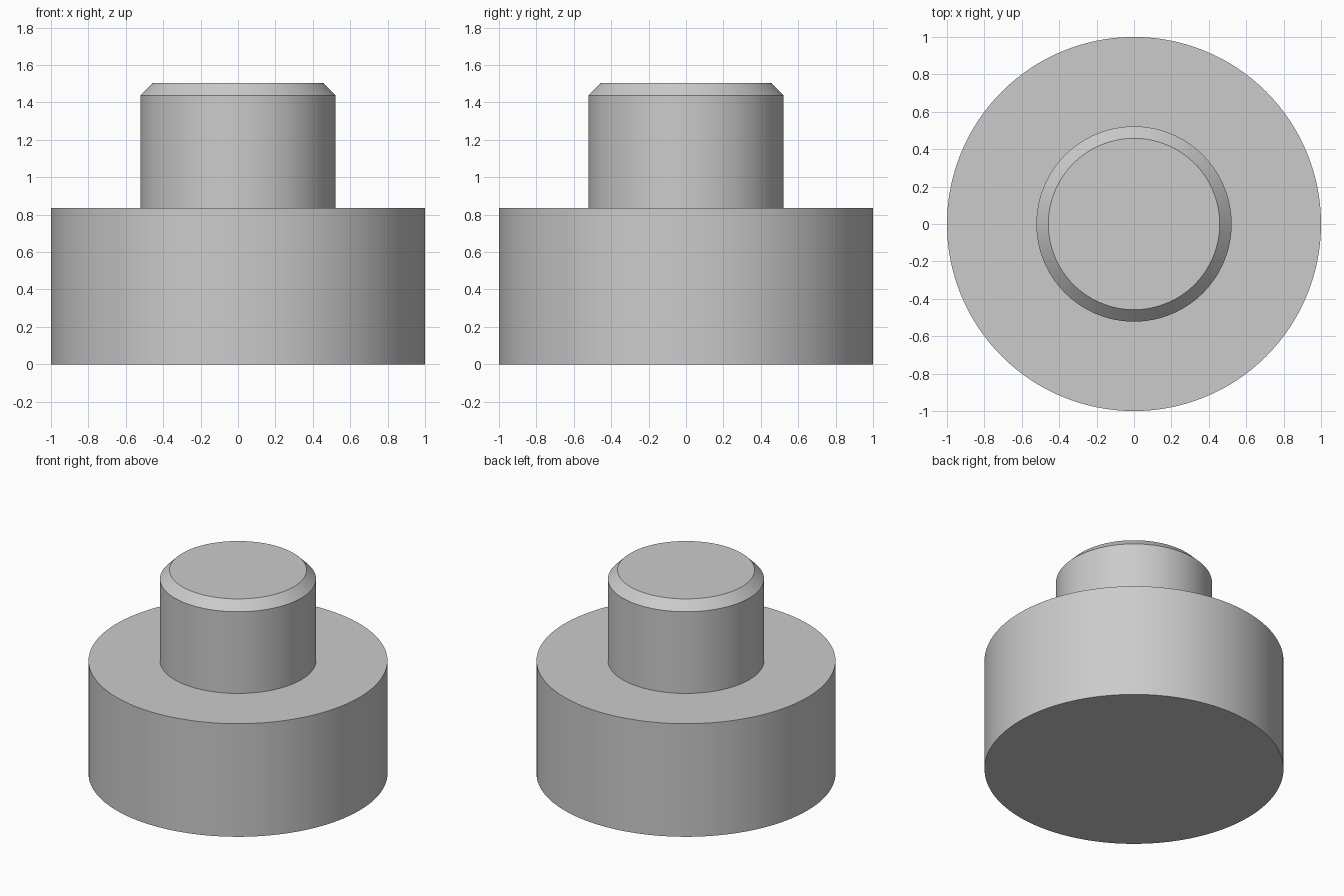
import bpy
import bmesh
import math

cube = bpy.data.objects.get("Cube")
if cube:
    bpy.data.objects.remove(cube, do_unlink=True)

# Single plain grey material
grey = bpy.data.materials.new("plain_grey")
grey.use_nodes = True
colour = (0.6, 0.6, 0.6, 1)
grey.diffuse_color = colour
grey.node_tree.nodes["Principled BSDF"].inputs["Base Color"].default_value = colour


def lathe(name, profile, segments=128):
    """Revolve (radius, height) points about z and cap both ends."""
    bm = bmesh.new()
    rings = []
    for radius, height in profile:
        angles = [2 * math.pi * i / segments for i in range(segments)]
        rings.append([bm.verts.new((radius * math.cos(a), radius * math.sin(a), height))
                      for a in angles])
    for low, high in zip(rings, rings[1:]):
        for i in range(segments):
            j = (i + 1) % segments
            bm.faces.new((low[i], low[j], high[j], high[i]))
    bm.faces.new(rings[0][::-1])
    bm.faces.new(rings[-1])
    mesh = bpy.data.meshes.new(name)
    bm.to_mesh(mesh)
    bm.free()
    mesh.materials.append(grey)
    obj = bpy.data.objects.new(name, mesh)
    bpy.context.collection.objects.link(obj)
    bpy.ops.object.select_all(action="DESELECT")
    obj.select_set(True)
    bpy.context.view_layer.objects.active = obj
    bpy.ops.object.shade_smooth_by_angle(angle=math.radians(30))
    return obj


# Wide base, shoulder, and narrow stem with a chamfered rim, as one solid
lathe("stepped_plug", [(1, 0), (1, 0.835), (0.522, 0.835),
                       (0.522, 1.438), (0.458, 1.503)])
